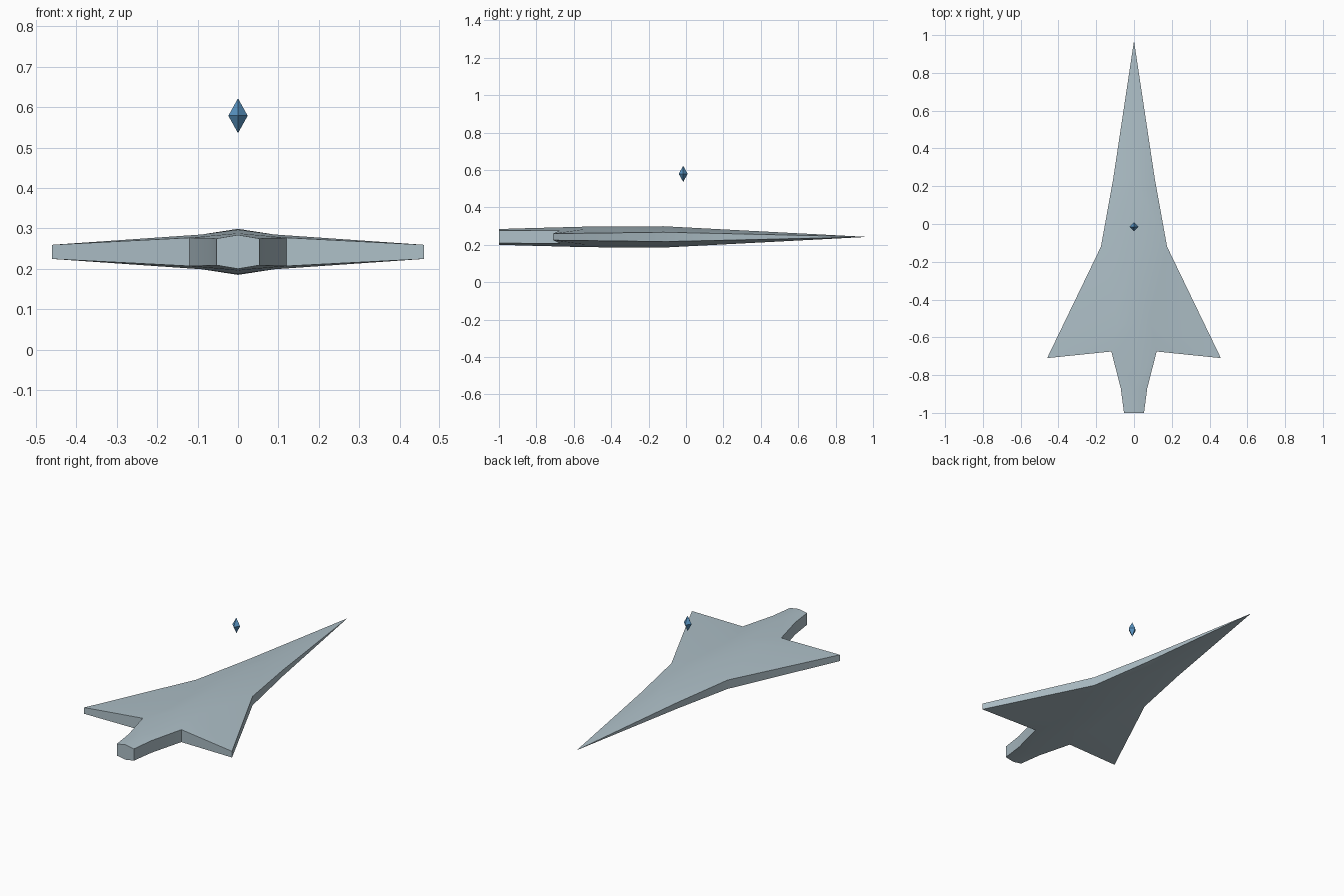
import bpy, bmesh, math

if "Cube" in bpy.data.objects:
    bpy.data.objects.remove(bpy.data.objects["Cube"])

MID = 0.242

def finish(bm, name, color, smooth=False):
    bmesh.ops.remove_doubles(bm, verts=bm.verts, dist=0.0005)
    bmesh.ops.recalc_face_normals(bm, faces=bm.faces)
    me = bpy.data.meshes.new(name)
    bm.to_mesh(me)
    bm.free()
    ob = bpy.data.objects.new(name, me)
    bpy.context.collection.objects.link(ob)
    mat = bpy.data.materials.new(name + "_material")
    mat.diffuse_color = color
    mat.use_nodes = True
    mat.node_tree.nodes["Principled BSDF"].inputs["Base Color"].default_value = mat.diffuse_color
    me.materials.append(mat)
    if smooth:
        bpy.context.view_layer.objects.active = ob
        ob.select_set(True)
        bpy.ops.object.shade_smooth_by_angle(angle=math.radians(30))
        ob.select_set(False)
    return ob

# Hull: right half plan points as (x, y, half thickness)
P = {
    "nose": (0, 0.97, 0.0),
    "c1": (0, 0.24, 0.038), "c2": (0, -0.12, 0.057), "c3": (0, -0.53, 0.055),
    "c4": (0, -0.87, 0.046), "c5": (0, -1.0, 0.042),
    "e1": (0.11, 0.24, 0.017), "e2": (0.175, -0.12, 0.025),
    "tip": (0.46, -0.71, 0.0175), "notch": (0.12, -0.675, 0.035),
    "e4": (0.07, -0.87, 0.034), "e5": (0.053, -1.0, 0.033),
    "inner": (0.09, -0.53, 0.043),
}
SKIN = ["nose e1 c1", "c1 e1 e2 c2", "c2 e2 inner c3", "e2 tip inner",
        "inner tip notch", "c3 inner notch c4", "c4 notch e4", "c4 e4 e5 c5"]
RIM = "nose e1 e2 tip notch e4 e5 c5".split()

bm = bmesh.new()
for side in (1, -1):
    # Upper and lower skins share the plan, mirrored about the mid plane
    layers = []
    for up in (1, -1):
        v = {k: bm.verts.new((x * side, y, MID + up * h)) for k, (x, y, h) in P.items()}
        layers.append(v)
        for f in SKIN:
            bm.faces.new([v[k] for k in f.split()])
    # Vertical edge walls
    top, low = layers
    for a, b in zip(RIM, RIM[1:]):
        if a == "nose":
            bm.faces.new((top[a], top[b], low[b]))
        else:
            bm.faces.new((top[a], top[b], low[b], low[a]))
finish(bm, "ship_hull", (0.42, 0.52, 0.57, 1), smooth=True)

# Floating marker: an eight-sided diamond
bm = bmesh.new()
cy, cz, r, h = -0.015, 0.579, 0.024, 0.043
ring = [bm.verts.new((r * math.cos(i * math.pi / 2), cy + r * math.sin(i * math.pi / 2), cz))
        for i in range(4)]
for up in (1, -1):
    apex = bm.verts.new((0, cy, cz + up * h))
    for i in range(4):
        bm.faces.new((ring[i], ring[(i + 1) % 4], apex))
finish(bm, "floating_diamond", (0.1, 0.3, 0.55, 1))
